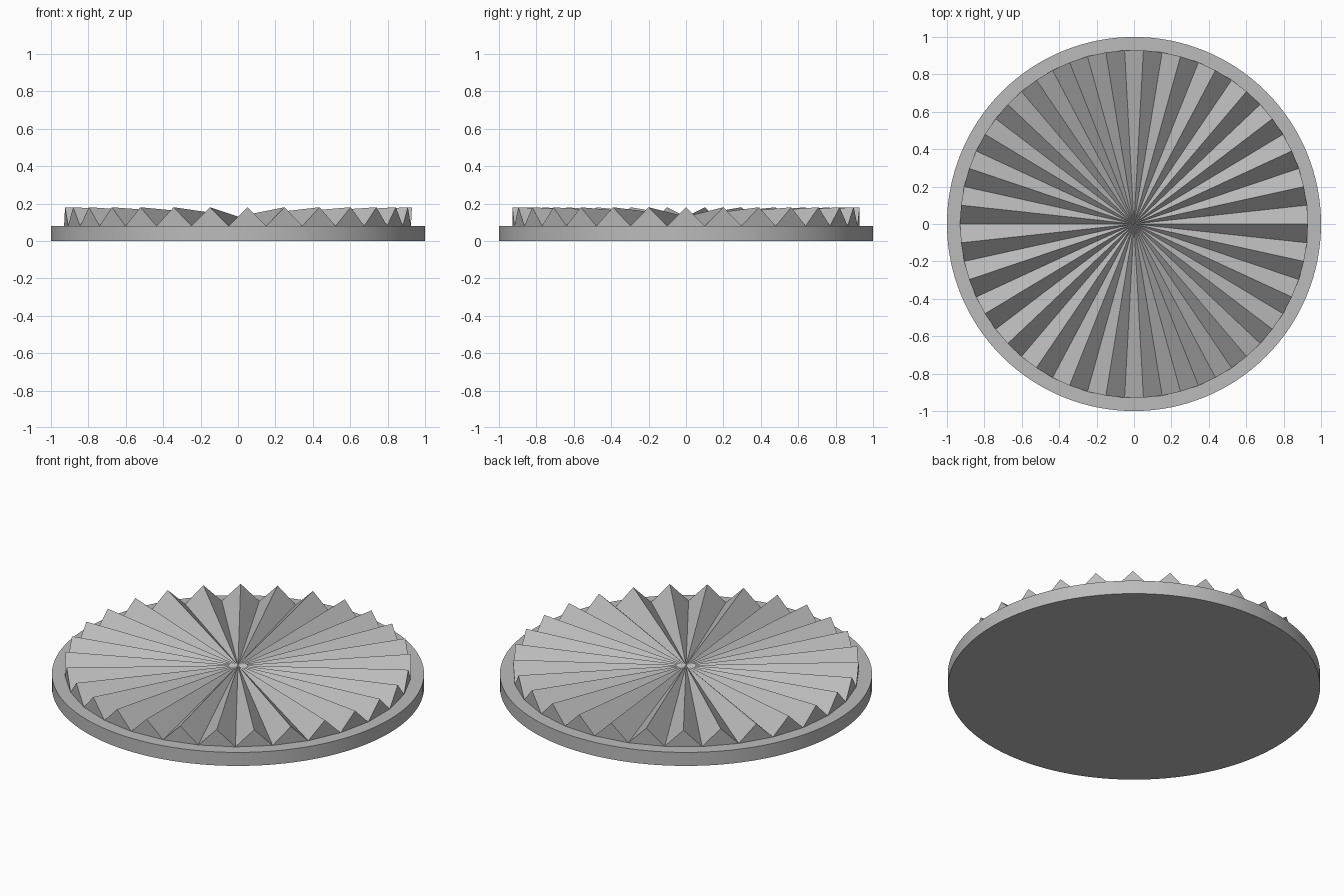
import bpy
import bmesh
from math import cos, sin, pi, radians

cube = bpy.data.objects.get("Cube")
if cube:
    bpy.data.objects.remove(cube, do_unlink=True)

BASE_TOP, PEAK, TOOTH_RADIUS, TEETH = 0.08, 0.18, 0.93, 29

steel = bpy.data.materials.new("steel_grey")
steel.use_nodes = True
colour = (0.5, 0.5, 0.5, 1)
steel.diffuse_color = colour
steel.node_tree.nodes["Principled BSDF"].inputs["Base Color"].default_value = colour

# Round base plate with a smooth rim
bpy.ops.mesh.primitive_cylinder_add(vertices=128, radius=1, depth=BASE_TOP,
                                    location=(0, 0, BASE_TOP / 2))
base = bpy.context.object
base.name = "base_plate"
base.data.materials.append(steel)
bpy.ops.object.shade_smooth_by_angle(angle=radians(30))

# Radial teeth: ridges and valleys alternate around the rim and meet at the centre
bm = bmesh.new()
centre = bm.verts.new((0, 0, (BASE_TOP + PEAK) / 2))
rim = []
for i in range(2 * TEETH):
    a = pi * i / TEETH
    z = BASE_TOP if i % 2 else PEAK
    rim.append(bm.verts.new((TOOTH_RADIUS * cos(a), TOOTH_RADIUS * sin(a), z)))
for i, v in enumerate(rim):
    after = rim[(i + 1) % len(rim)]
    bm.faces.new((centre, v, after))
    if i % 2 == 0:
        bm.faces.new((rim[i - 1], after, v))  # outer end of each tooth
bm.faces.new([v for v in reversed(rim[1::2])])  # underside on the plate
bmesh.ops.recalc_face_normals(bm, faces=bm.faces)
mesh = bpy.data.meshes.new("radial_teeth")
bm.to_mesh(mesh)
bm.free()
mesh.materials.append(steel)
bpy.context.collection.objects.link(bpy.data.objects.new("radial_teeth", mesh))
